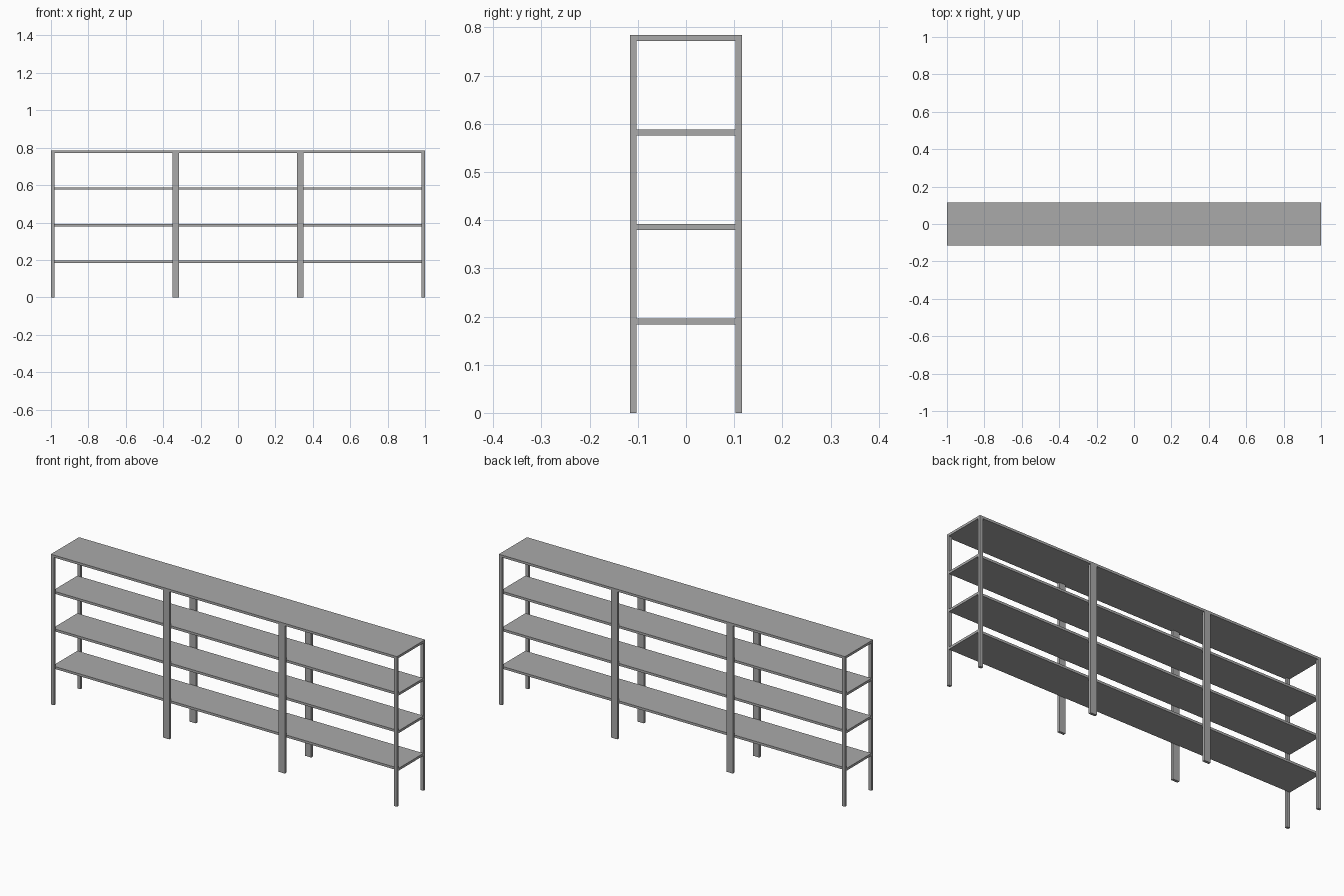
import bpy
import bmesh
from mathutils import Matrix

if "Cube" in bpy.data.objects:
    bpy.data.objects.remove(bpy.data.objects["Cube"], do_unlink=True)

GREY = (0.4, 0.4, 0.4, 1.0)
metal = bpy.data.materials.new("plain_grey")
metal.use_nodes = True
metal.diffuse_color = GREY
metal.node_tree.nodes["Principled BSDF"].inputs["Base Color"].default_value = GREY

HALF_DEPTH = 0.116
HEIGHT = 0.784
THICK = 0.0125      # shelf board thickness
POST_DEPTH = 0.0135
END_WIDTH = 0.018
MID_WIDTH = 0.036
SPACING = 0.196


def box(name, low, high):
    """Add a box between two opposite corners."""
    size = [b - a for a, b in zip(low, high)]
    centre = [(a + b) / 2 for a, b in zip(low, high)]
    bm = bmesh.new()
    bmesh.ops.create_cube(bm, size=1, matrix=Matrix.Translation(centre) @ Matrix.Diagonal((*size, 1)))
    mesh = bpy.data.meshes.new(name)
    bm.to_mesh(mesh)
    bm.free()
    mesh.materials.append(metal)
    obj = bpy.data.objects.new(name, mesh)
    bpy.context.collection.objects.link(obj)


# Top board covers all the posts
box("top_board", (-1, -HALF_DEPTH, HEIGHT - THICK), (1, HALF_DEPTH, HEIGHT))

# Lower shelves sit between the front and back posts
inner = HALF_DEPTH - POST_DEPTH
for level, label in enumerate(("lower", "middle", "upper"), start=1):
    top = level * SPACING
    box(label + "_shelf", (-1, -inner, top - THICK), (1, inner, top))

# Narrow posts at the ends, wide ones at the thirds, in front and back rows
posts = (
    ("right_end", -1 + END_WIDTH / 2, END_WIDTH),
    ("right_middle", -1 / 3, MID_WIDTH),
    ("left_middle", 1 / 3, MID_WIDTH),
    ("left_end", 1 - END_WIDTH / 2, END_WIDTH),
)
for row, y in (("front", -HALF_DEPTH), ("back", inner)):
    for label, x, width in posts:
        box(f"{row}_{label}_post", (x - width / 2, y, 0),
            (x + width / 2, y + POST_DEPTH, HEIGHT - THICK))
